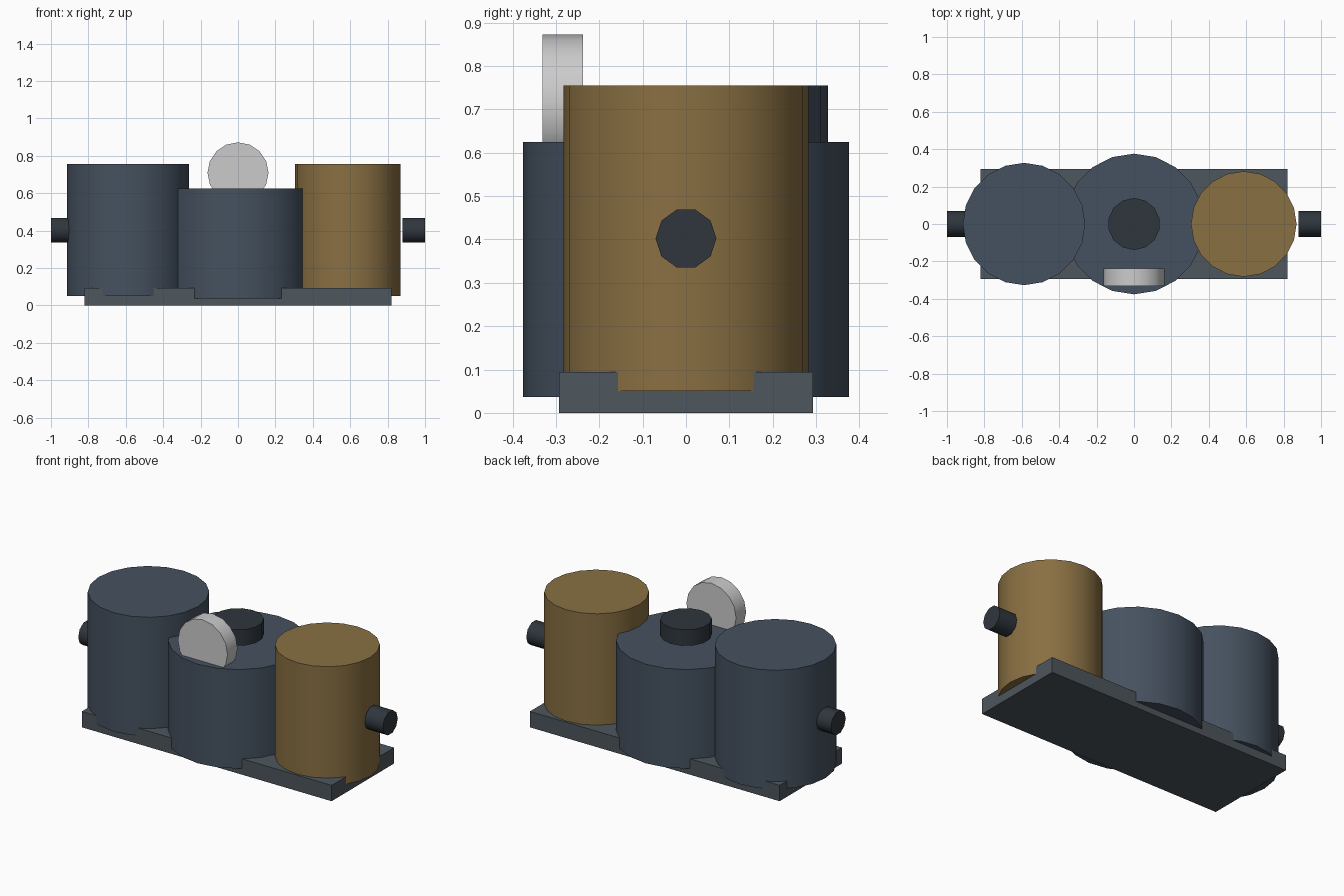
import bpy, math

if "Cube" in bpy.data.objects:
    bpy.data.objects.remove(bpy.data.objects["Cube"])


def material(name, rgb):
    m = bpy.data.materials.new(name)
    m.diffuse_color = (*rgb, 1)
    m.use_nodes = True
    m.node_tree.nodes["Principled BSDF"].inputs["Base Color"].default_value = m.diffuse_color
    return m


steel = material("blue_steel", (0.06, 0.083, 0.115))
brass = material("brass", (0.25, 0.16, 0.055))
plate = material("plate_grey", (0.075, 0.092, 0.11))
dark = material("dark_metal", (0.028, 0.037, 0.047))
pale = material("pale_dial", (0.62, 0.63, 0.65))


def cylinder(name, loc, radius, depth, sides, mat, rot=(0, 0, 0)):
    bpy.ops.mesh.primitive_cylinder_add(vertices=sides, radius=radius, depth=depth,
                                        location=loc, rotation=rot)
    ob = bpy.context.object
    ob.name = name
    ob.data.materials.append(mat)
    bpy.ops.object.shade_smooth_by_angle(angle=math.radians(40))
    return ob


def upright(name, x, radius, bottom, top, sides, mat):
    return cylinder(name, (x, 0, (bottom + top) / 2), radius, top - bottom, sides, mat)


# Base plate
bpy.ops.mesh.primitive_cube_add(size=1, location=(0, 0, 0.047))
base = bpy.context.object
base.name = "base_plate"
base.scale = (1.64, 0.586, 0.094)
bpy.ops.object.transform_apply(location=False, rotation=False, scale=True)
base.data.materials.append(plate)

# Three drums
upright("left_drum", -0.588, 0.327, 0.05, 0.755, 20, steel)
upright("middle_drum", 0, 0.376, 0.037, 0.625, 20, steel)
upright("right_drum", 0.587, 0.282, 0.05, 0.755, 20, brass)

# Knob above the middle drum
upright("top_knob", 0, 0.139, 0.655, 0.75, 14, dark)

# Round dial facing front
cylinder("front_dial", (0, -0.284, 0.709), 0.163, 0.094, 16, pale, (math.pi / 2, 0, 0))

# Pipe stubs at both ends, with corners pointing along y
for name, side in (("left_pipe", -1), ("right_pipe", 1)):
    cylinder(name, (side * 0.94, 0, 0.402), 0.07, 0.12, 10, dark, (0, math.pi / 2, 0))
